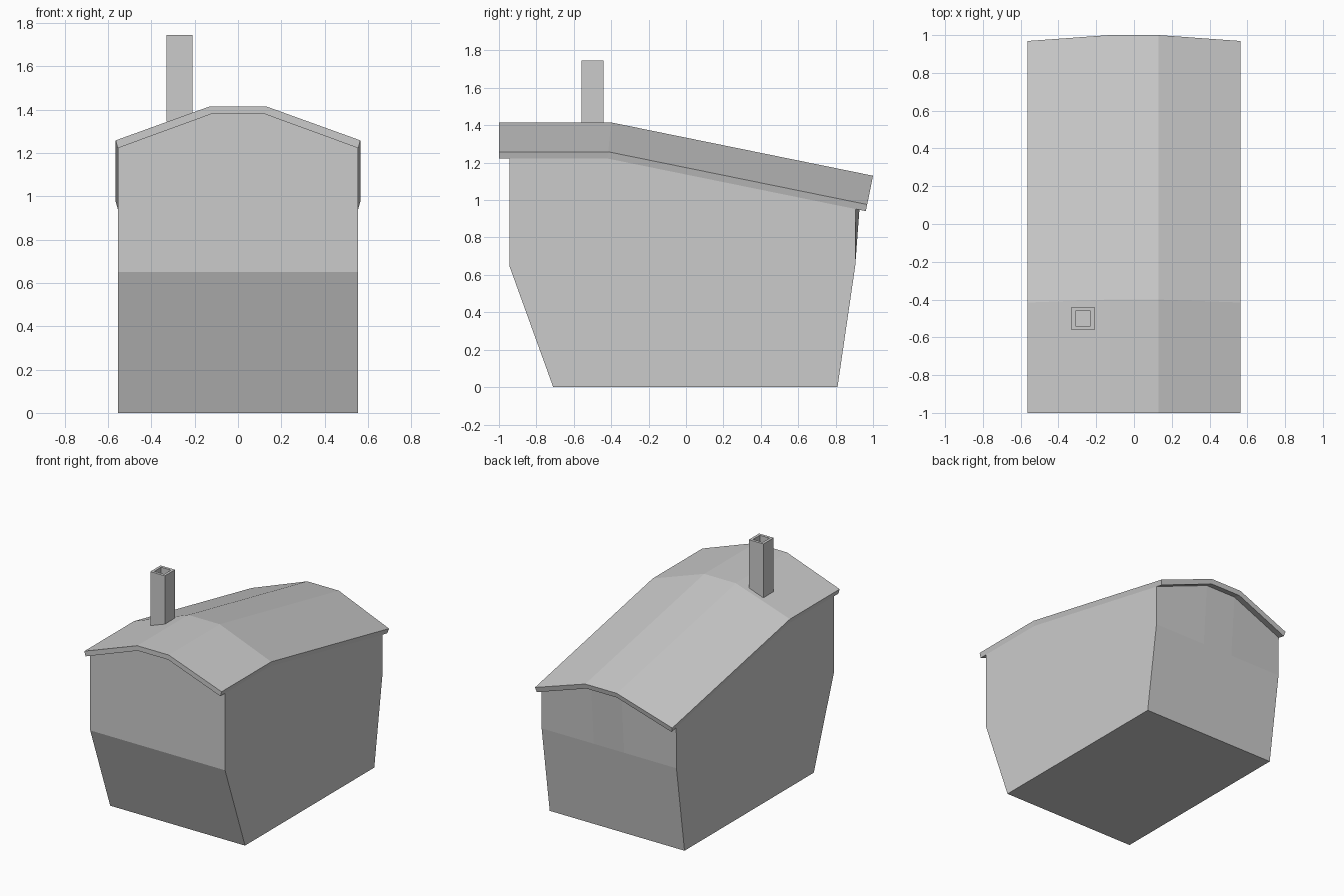
import bpy, bmesh, math
from mathutils import Vector

if "Cube" in bpy.data.objects:
    bpy.data.objects.remove(bpy.data.objects["Cube"])

SLOPE = math.atan(0.285 / 1.4)
OUTER = [(-0.565, -0.157), (-0.13, 0), (0.13, 0), (0.565, -0.157)]
INNER = [(-0.555, -0.193), (-0.125, -0.036), (0.125, -0.036), (0.555, -0.193)]
N_FLAT = (0, 1)
N_MITRE = (math.tan(SLOPE / 2), 1)
N_BACK = (math.sin(SLOPE), math.cos(SLOPE))


def section(profile, y, z, n):
    """Place a roof cross-section at ridge point (y, z), hanging along n."""
    return [Vector((x, y + h * n[0], z + h * n[1])) for x, h in profile]


def row(y, z):
    return [Vector((x, y, z)) for x, _ in INNER]


def finish(name, bm):
    bmesh.ops.recalc_face_normals(bm, faces=bm.faces[:])
    mesh = bpy.data.meshes.new(name)
    bm.to_mesh(mesh)
    bm.free()
    ob = bpy.data.objects.new(name, mesh)
    bpy.context.collection.objects.link(ob)
    return ob


def skin(bm, a, b, closed=False):
    """Quads between two rows of vertices."""
    n = len(a)
    for i in range(n if closed else n - 1):
        j = (i + 1) % n
        bm.faces.new((a[i], a[j], b[j], b[i]))


# Roof: thick folded sheet, flat at the front and sloping down to the back
bm = bmesh.new()
rings = []
for y, z, n in [(-1, 1.415, N_FLAT), (-0.4, 1.415, N_MITRE), (1, 1.13, N_BACK)]:
    pts = section(OUTER, y, z, n) + section(INNER, y, z, n)[::-1]
    rings.append([bm.verts.new(p) for p in pts])
for a, b in zip(rings, rings[1:]):
    skin(bm, a, b, closed=True)
for r in (rings[0], rings[-1]):
    for i in range(3):
        bm.faces.new((r[i], r[i + 1], r[6 - i], r[7 - i]))
finish("roof", bm)

# Body: walls follow the underside of the roof, front and back taper to the base
bm = bmesh.new()
inset = 0.055
stations = [
    row(-0.71, 0), row(-0.945, 0.65),
    section(INNER, -1 + inset, 1.415, N_FLAT),
    section(INNER, -0.4, 1.415, N_MITRE),
    section(INNER, 1 - inset * math.cos(SLOPE), 1.13 + inset * math.sin(SLOPE), N_BACK),
    row(0.905, 0.65), row(0.81, 0),
]
rows = [[bm.verts.new(p) for p in s] for s in stations]
for i in (0, 1, 4, 5, 6):
    skin(bm, rows[i], rows[(i + 1) % 7])
for side in (0, 3):
    bm.faces.new([r[side] for r in rows])
finish("body", bm)

# Chimney: square open tube sunk into the roof
bm = bmesh.new()


def square(half, z):
    return [bm.verts.new((-0.27 + sx * half, -0.5 + sy * half, z))
            for sx, sy in ((-1, -1), (1, -1), (1, 1), (-1, 1))]


loops = [square(0.06, 1.345), square(0.06, 1.745), square(0.04, 1.745), square(0.04, 1.345)]
for i in range(4):
    skin(bm, loops[i], loops[(i + 1) % 4], closed=True)
finish("chimney", bm)
